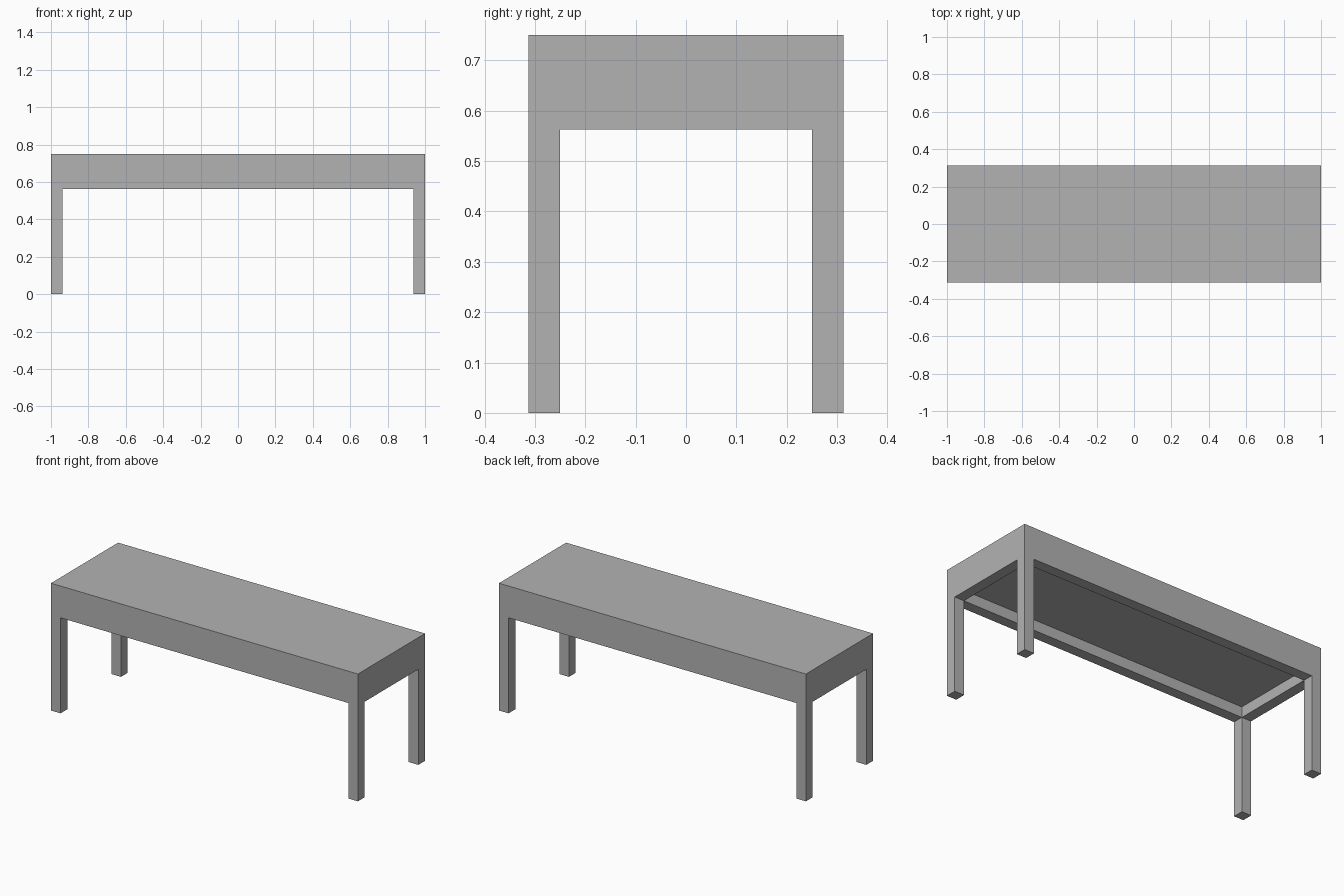
import bpy
import bmesh
from mathutils import Matrix, Vector

cube = bpy.data.objects.get("Cube")
if cube:
    bpy.data.objects.remove(cube, do_unlink=True)

LENGTH, DEPTH, HEIGHT = 2.0, 0.625, 0.75
POST = 0.0625                # leg and rail thickness
RAIL_BOTTOM = 0.5625
SLAB_BOTTOM = RAIL_BOTTOM + POST

grey = bpy.data.materials.new("plain grey")
grey.use_nodes = True
colour = (0.45, 0.45, 0.45, 1)
grey.diffuse_color = colour
grey.node_tree.nodes["Principled BSDF"].inputs["Base Color"].default_value = colour


def finish(name, bm):
    mesh = bpy.data.meshes.new(name)
    bm.to_mesh(mesh)
    bm.free()
    mesh.materials.append(grey)
    obj = bpy.data.objects.new(name, mesh)
    bpy.context.collection.objects.link(obj)


def add_box(bm, size, centre):
    matrix = Matrix.Translation(centre) @ Matrix.Diagonal((*size, 1))
    return bmesh.ops.create_cube(bm, size=1, matrix=matrix)


# Seat: solid slab whose underside is inset and recessed, leaving a rail all round
bm = bmesh.new()
add_box(bm, (LENGTH, DEPTH, HEIGHT - RAIL_BOTTOM), (0, 0, (HEIGHT + RAIL_BOTTOM) / 2))
bm.normal_update()
under = min(bm.faces, key=lambda f: f.calc_center_median().z)
bmesh.ops.inset_region(bm, faces=[under], thickness=POST, use_even_offset=True)
inner = bmesh.ops.extrude_discrete_faces(bm, faces=[under])["faces"]
bmesh.ops.translate(bm, verts=inner[0].verts, vec=Vector((0, 0, SLAB_BOTTOM - RAIL_BOTTOM)))
bmesh.ops.recalc_face_normals(bm, faces=bm.faces)
finish("seat", bm)

# Legs: one square post flush with each corner, open where it meets the rail
for y_name, y in (("front", -1), ("back", 1)):
    for x_name, x in (("right", -1), ("left", 1)):
        bm = bmesh.new()
        add_box(bm, (POST, POST, RAIL_BOTTOM),
                (x * (LENGTH - POST) / 2, y * (DEPTH - POST) / 2, RAIL_BOTTOM / 2))
        top = max(bm.faces, key=lambda f: f.calc_center_median().z)
        bmesh.ops.delete(bm, geom=[top], context="FACES_ONLY")
        finish(f"{y_name}_{x_name}_leg", bm)
